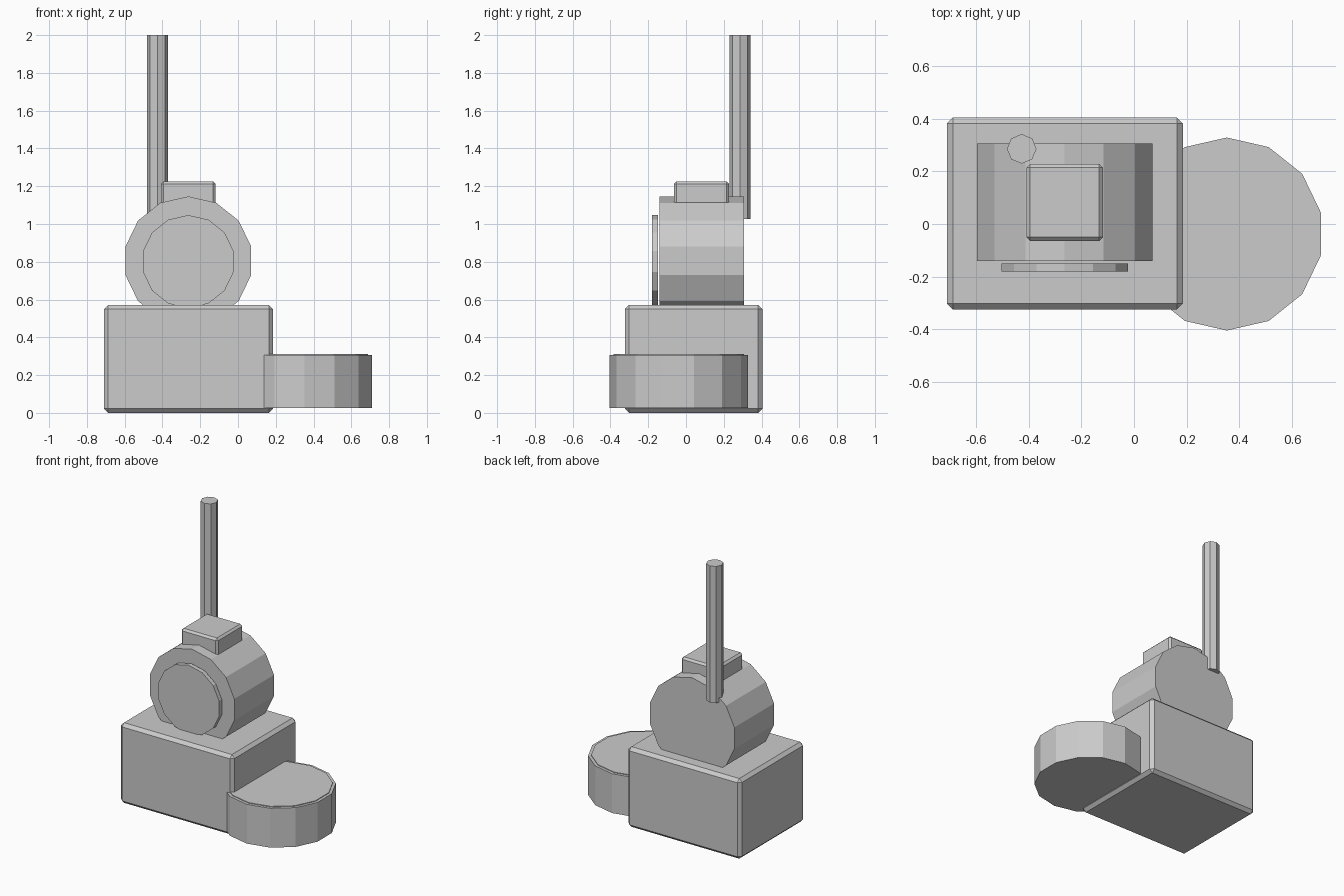
import bpy, bmesh, math

if "Cube" in bpy.data.objects:
    bpy.data.objects.remove(bpy.data.objects["Cube"])

grey = bpy.data.materials.new("grey")
grey.diffuse_color = (0.6, 0.6, 0.6, 1)
grey.use_nodes = True
grey.node_tree.nodes["Principled BSDF"].inputs["Base Color"].default_value = grey.diffuse_color


def finish(name, bm):
    bmesh.ops.recalc_face_normals(bm, faces=bm.faces)
    mesh = bpy.data.meshes.new(name)
    bm.to_mesh(mesh)
    bm.free()
    mesh.materials.append(grey)
    ob = bpy.data.objects.new(name, mesh)
    bpy.context.collection.objects.link(ob)
    return ob


def box(name, lo, hi, bevel):
    """Box between two corners with a chamfer on every edge."""
    bm = bmesh.new()
    bmesh.ops.create_cube(bm, size=1)
    for v in bm.verts:
        v.co = [(a + b) / 2 + c * (b - a) for a, b, c in zip(lo, hi, v.co)]
    ob = finish(name, bm)
    mod = ob.modifiers.new("chamfer", 'BEVEL')
    mod.width = bevel
    mod.segments = 1
    return ob


def prism(name, u, v, r, start, end, sides, axis='Z'):
    """Regular prism along Z (centre u,v = x,y) or Y (centre u,v = x,z)."""
    bm = bmesh.new()
    ring = []
    for k in range(sides):
        a = 2 * math.pi * k / sides
        p, q = u + r * math.sin(a), v + r * math.cos(a)
        ring.append(bm.verts.new((p, q, start) if axis == 'Z' else (p, start, q)))
    face = bm.faces.new(ring)
    ext = bmesh.ops.extrude_face_region(bm, geom=[face], use_keep_orig=True)
    d = end - start
    bmesh.ops.translate(bm, vec=(0, 0, d) if axis == 'Z' else (0, d, 0),
                        verts=[g for g in ext["geom"] if isinstance(g, bmesh.types.BMVert)])
    return finish(name, bm)


# main block
box("base_block", (-0.709, -0.324, 0.0), (0.185, 0.404, 0.571), 0.022)

# round tub at the side, with a thin raised lid
prism("side_tub", 0.352, -0.038, 0.366, 0.026, 0.306, 14)
prism("tub_lid", 0.352, -0.038, 0.346, 0.30, 0.311, 14)

# barrel lying front to back, with its front plate
prism("barrel", -0.263, 0.805, 0.341, -0.141, 0.306, 14, 'Y')
prism("barrel_front_plate", -0.263, 0.801, 0.246, -0.180, -0.149, 14, 'Y')

# cap on top of the barrel
box("top_cap", (-0.408, -0.064, 1.06), (-0.118, 0.228, 1.226), 0.014)

# tall pipe behind
prism("pipe", -0.426, 0.285, 0.056, 1.027, 2.0, 8)
